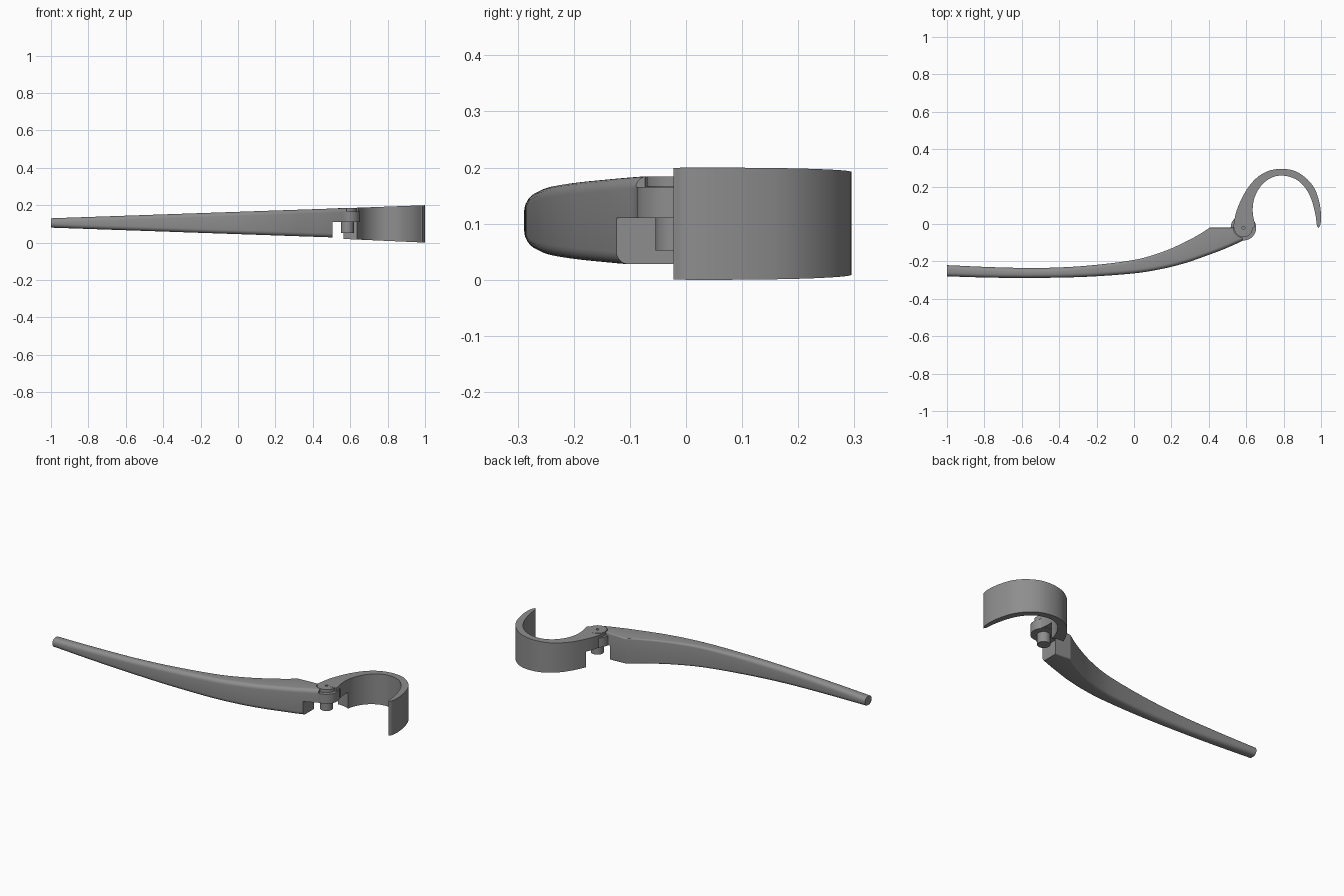
import bpy, bmesh, math
from mathutils import Vector

if "Cube" in bpy.data.objects:
    bpy.data.objects.remove(bpy.data.objects["Cube"])

steel = bpy.data.materials.new("grey steel")
steel.diffuse_color = (0.27, 0.27, 0.27, 1)
steel.use_nodes = True
steel.node_tree.nodes["Principled BSDF"].inputs["Base Color"].default_value = steel.diffuse_color
PX, PY = 0.585, -0.02  # pivot position


def finish(name, bm):
    bmesh.ops.recalc_face_normals(bm, faces=bm.faces)
    me = bpy.data.meshes.new(name)
    bm.to_mesh(me)
    bm.free()
    ob = bpy.data.objects.new(name, me)
    bpy.context.collection.objects.link(ob)
    me.materials.append(steel)
    return ob


def prism(name, pts, z0, z1):
    """Extrude an outline; z0 and z1 may depend on x."""
    bm = bmesh.new()
    lo = [bm.verts.new((x, y, z0(x) if callable(z0) else z0)) for x, y in pts]
    hi = [bm.verts.new((x, y, z1(x) if callable(z1) else z1)) for x, y in pts]
    bm.faces.new(lo)
    bm.faces.new(hi)
    n = len(pts)
    for i in range(n):
        j = (i + 1) % n
        bm.faces.new((lo[i], lo[j], hi[j], hi[i]))
    return finish(name, bm)


def disc(name, r, z0, z1, n=48):
    ring = [(PX + r * math.cos(2 * math.pi * i / n),
             PY + r * math.sin(2 * math.pi * i / n)) for i in range(n)]
    return prism(name, ring, z0, z1)


def box(name, x0, x1, y0, y1, z0, z1):
    return prism(name, [(x0, y0), (x1, y0), (x1, y1), (x0, y1)], z0, z1)


def boolean(ob, other, op):
    m = ob.modifiers.new(op.lower(), 'BOOLEAN')
    m.operation, m.object, m.solver = op, other, 'EXACT'
    bpy.ops.object.select_all(action='DESELECT')
    bpy.context.view_layer.objects.active = ob
    ob.select_set(True)
    bpy.ops.object.modifier_apply(modifier=m.name)
    bpy.data.objects.remove(other)


def spline(pts, steps=6):
    """Smooth curve through points."""
    p = [Vector(q) for q in pts]
    p = [2 * p[0] - p[1]] + p + [2 * p[-1] - p[-2]]
    out = []
    for a, b, c, d in zip(p, p[1:], p[2:], p[3:]):
        for k in range(steps):
            t = k / steps
            out.append(0.5 * (2 * b + (c - a) * t + (2 * a - 5 * b + 4 * c - d) * t * t
                              + (3 * b - a - 3 * c + d) * t ** 3))
    return out + [p[-2]]


# handle: rounded rectangle sections lofted along x
# stations: x, inner edge y, outer edge y
curved = [(-1, -0.22, -0.28), (-0.75, -0.231, -0.287), (-0.5, -0.235, -0.288),
          (-0.25, -0.223, -0.282), (0, -0.192, -0.264), (0.15, -0.15, -0.24),
          (0.27, -0.098, -0.21), (0.35, -0.055, -0.183), (0.405, -0.02, -0.163)]
flat = [Vector(s) for s in ((0.46, -0.02, -0.143), (0.51, -0.02, -0.122),
                            (0.56, -0.02, -0.1), (0.60, -0.02, -0.08))]
bm = bmesh.new()
rings = []
for x, yi, yo in spline(curved) + flat:
    t = (x + 1) / 1.5
    z0, z1 = 0.08 - 0.052 * t, 0.13 + 0.052 * t
    ring = []
    for cy, cz, a0 in ((yi, z1, 0), (yo, z1, 90), (yo, z0, 180), (yi, z0, 270)):
        # the inner edges sharpen towards the pivot
        r = 0.022 if cy == yo else 0.022 - 0.016 * min(1, max(0, x + 0.4) / 0.8)
        sy, sz = (1 if cy == yi else -1), (1 if cz == z1 else -1)
        for k in range(6):
            a = math.radians(a0 + 18 * k)
            ring.append(bm.verts.new((x, cy - sy * r + r * math.cos(a),
                                      cz - sz * r + r * math.sin(a))))
    rings.append(ring)
for a, b in zip(rings, rings[1:]):
    for i in range(24):
        j = (i + 1) % 24
        bm.faces.new((a[i], a[j], b[j], b[i]))
bm.faces.new(rings[0])
bm.faces.new(rings[-1])
handle = finish("handle", bm)
boolean(handle, box("under_cut", 0.505, 0.8, -0.4, 0.2, -0.1, 0.11), 'DIFFERENCE')
boolean(handle, box("top_cut", 0.58, 0.8, -0.4, 0.2, 0.165, 0.4), 'DIFFERENCE')
boolean(handle, disc("lug_recess", 0.053, 0.165, 0.4), 'DIFFERENCE')
boolean(handle, disc("pivot_tab", 0.068, 0.11, 0.165), 'UNION')

# hook: tapered curved band
outer = [(0.530, -0.02), (0.545, 0.06), (0.573, 0.13), (0.61, 0.195), (0.66, 0.25),
         (0.72, 0.284), (0.79, 0.295), (0.86, 0.283), (0.92, 0.245), (0.965, 0.19),
         (0.99, 0.12), (1.0, 0.05), (0.997, 0.0), (0.986, -0.022)]
inner = [(0.978, -0.01), (0.968, 0.06), (0.945, 0.14), (0.91, 0.2), (0.86, 0.242),
         (0.79, 0.259), (0.73, 0.245), (0.68, 0.205), (0.648, 0.15), (0.636, 0.1),
         (0.636, 0.05), (0.646, 0.0), (0.645, -0.02)]
hook = prism("hook", [tuple(v) for v in spline(outer) + spline(inner)],
             lambda x: 0.018 - 0.045 * (x - 0.6),
             lambda x: 0.185 + 0.0375 * (x - 0.6))
boolean(hook, disc("lower_clearance", 0.135, -0.1, 0.11), 'DIFFERENCE')
boolean(hook, disc("tab_clearance", 0.071, -0.1, 0.166), 'DIFFERENCE')
boolean(hook, disc("pivot_lug", 0.05, 0.166, 0.1845), 'UNION')
boolean(hook, disc("pin_hole", 0.008, 0.1, 0.3, 16), 'DIFFERENCE')

# pivot pin below the joint
pin = disc("pivot_pin", 0.034, 0.052, 0.13)

for ob in (handle, hook, pin):
    bpy.ops.object.select_all(action='DESELECT')
    bpy.context.view_layer.objects.active = ob
    ob.select_set(True)
    bpy.ops.object.shade_smooth_by_angle(angle=math.radians(32))
